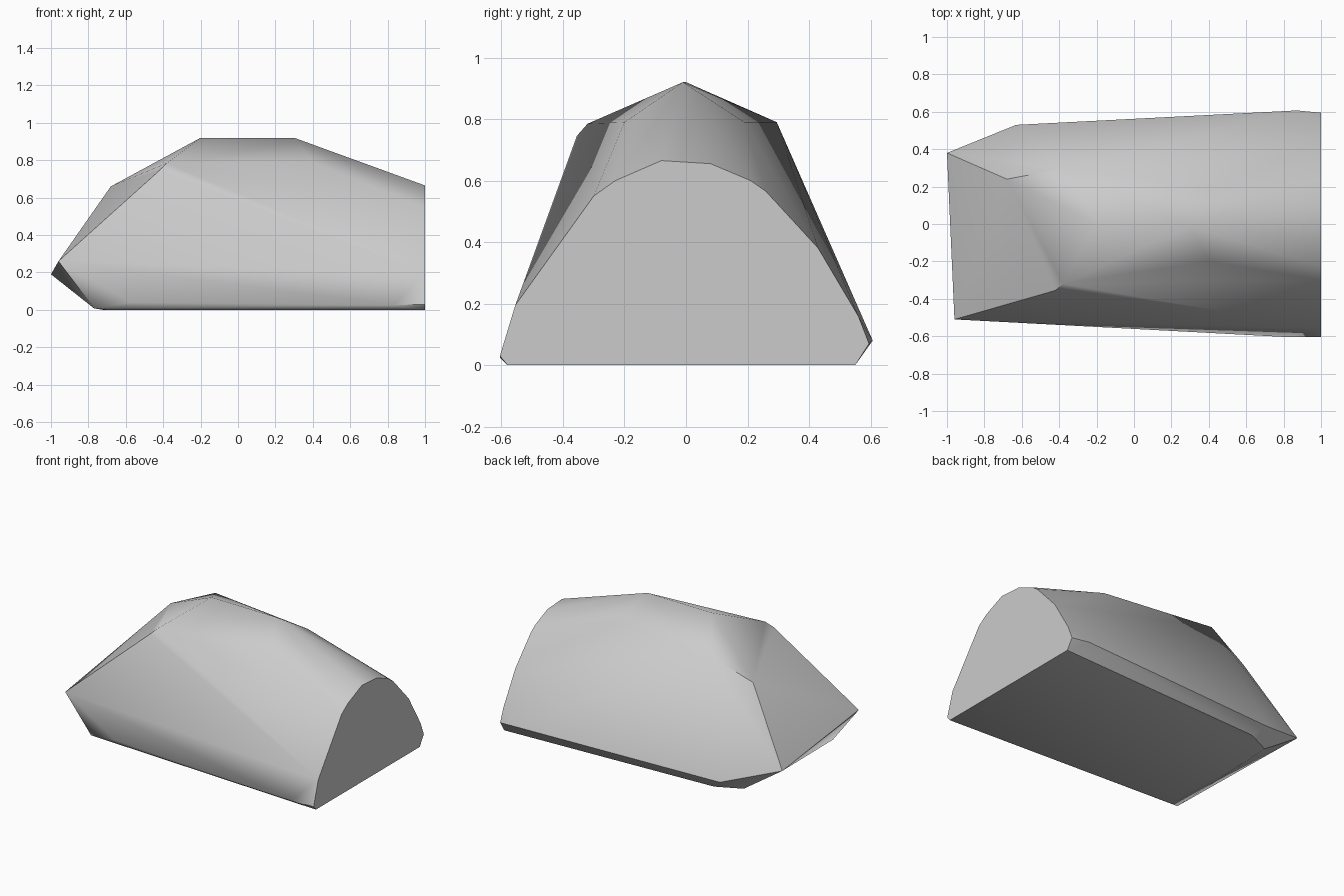
import bpy
import bmesh
import math

cube = bpy.data.objects.get("Cube")
if cube:
    bpy.data.objects.remove(cube, do_unlink=True)

# Flat sawn end at +x: (y, z) outline
end = [(-.58, 0), (-.605, .03), (-.555, .195), (-.3, .55), (-.23, .6),
       (-.08, .665), (.08, .655), (.21, .6), (.26, .565), (.43, .38),
       (.56, .16), (.595, .07), (.55, 0)]
points = [(1, y, z) for y, z in end]

# Crest and shoulders
points += [(-.2, 0, .92), (.3, -.01, .92),
           (-.38, -.32, .785), (-.42, -.355, .745), (-.38, .295, .79),
           (.4, -.2, .79), (.4, .19, .79)]
# Sloping nose
points += [(-.68, .24, .66), (-.96, -.51, .26), (-1, .38, .19)]
# Lower flanks and base
points += [(-.63, .53, .07), (.87, .607, .08), (-.57, -.53, .04),
           (.83, -.605, .025), (-.77, -.5, .008),
           (-.7, -.49, 0), (-.72, .4, 0), (-.55, .48, 0)]

# Wrap the points into one faceted stone
bm = bmesh.new()
for p in points:
    bm.verts.new(p)
hull = bmesh.ops.convex_hull(bm, input=bm.verts[:])
loose = [v for v in bm.verts if not v.link_faces]
bmesh.ops.delete(bm, geom=loose, context='VERTS')
bmesh.ops.dissolve_limit(bm, angle_limit=math.radians(1),
                         verts=bm.verts[:], edges=bm.edges[:])
bmesh.ops.recalc_face_normals(bm, faces=bm.faces[:])

mesh = bpy.data.meshes.new("rock")
bm.to_mesh(mesh)
bm.free()
rock = bpy.data.objects.new("rock", mesh)
bpy.context.collection.objects.link(rock)

# Plain grey stone
stone = bpy.data.materials.new("grey_stone")
stone.use_nodes = True
color = (.6, .6, .6, 1)
stone.diffuse_color = color
stone.node_tree.nodes["Principled BSDF"].inputs["Base Color"].default_value = color
mesh.materials.append(stone)

# Soft facets, crisp rims
bpy.ops.object.select_all(action='DESELECT')
rock.select_set(True)
bpy.context.view_layer.objects.active = rock
bpy.ops.object.shade_smooth_by_angle(angle=math.radians(38))
